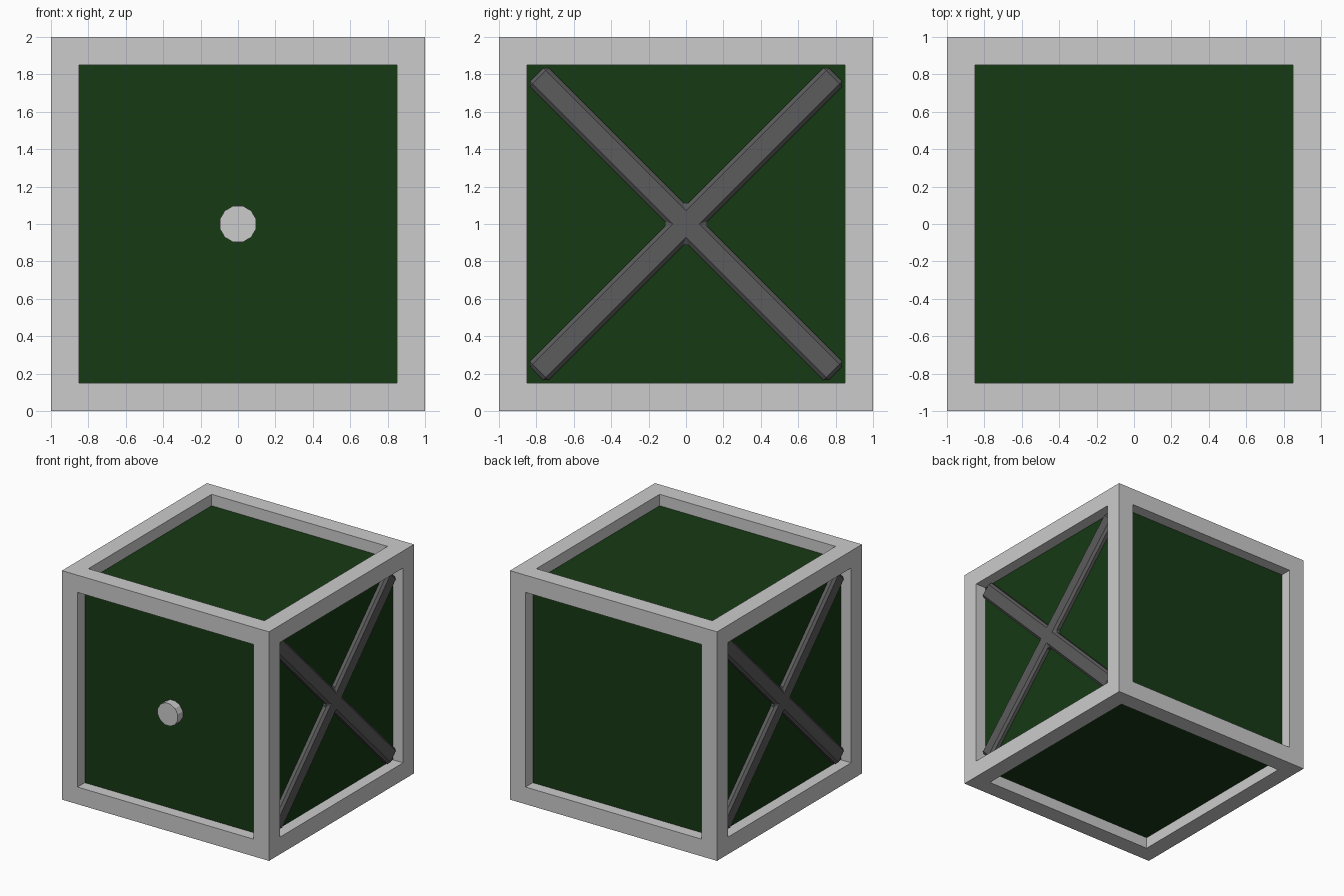
import bpy, bmesh
from math import radians, sqrt
from mathutils import Matrix, Vector

if "Cube" in bpy.data.objects:
    bpy.data.objects.remove(bpy.data.objects["Cube"])


def material(name, rgb):
    m = bpy.data.materials.new(name)
    m.diffuse_color = (*rgb, 1)
    m.use_nodes = True
    m.node_tree.nodes["Principled BSDF"].inputs["Base Color"].default_value = m.diffuse_color
    return m


def add_object(name, bm, mat=None):
    bmesh.ops.recalc_face_normals(bm, faces=bm.faces)
    mesh = bpy.data.meshes.new(name)
    bm.to_mesh(mesh)
    bm.free()
    if mat:
        mesh.materials.append(mat)
    ob = bpy.data.objects.new(name, mesh)
    bpy.context.collection.objects.link(ob)
    return ob


green = material("dark_green", (0.008, 0.041, 0.007))
dark = material("dark_grey", (0.107, 0.107, 0.107))
CENTRE = Matrix.Translation((0, 0, 1))

# Outer frame: cube with a square opening sunk into each face
bm = bmesh.new()
bmesh.ops.create_cube(bm, size=2, matrix=CENTRE)
panes = list(bm.faces)
bmesh.ops.inset_individual(bm, faces=panes, thickness=0.15, use_even_offset=True)
sunk = bmesh.ops.extrude_discrete_faces(bm, faces=panes)["faces"]
for f in sunk:
    f.normal_update()
    bmesh.ops.translate(bm, verts=f.verts, vec=-0.1 * f.normal)
bmesh.ops.delete(bm, geom=sunk, context='FACES')
add_object("frame", bm)

# Green inner box showing through the openings
bm = bmesh.new()
bmesh.ops.create_cube(bm, size=1.8, matrix=CENTRE)
add_object("inner_panels", bm, green)


# Crossed braces: one bevelled X outline per side
def cross_brace(name, side):
    w, reach = 0.07, 1.13
    arm = [(w, w), (reach, w), (reach, -w)]
    bm = bmesh.new()
    verts = []
    for k in range(4):
        turn = Matrix.Rotation(radians(45 - 90 * k), 2)
        for p in arm:
            q = turn @ Vector(p)
            verts.append(bm.verts.new((side * 0.85, q.x, 1 + q.y)))
    face = bm.faces.new(verts)
    ext = bmesh.ops.extrude_face_region(bm, geom=[face])["geom"]
    moved = [v for v in ext if isinstance(v, bmesh.types.BMVert)]
    bmesh.ops.translate(bm, verts=moved, vec=(side * 0.1, 0, 0))
    ob = add_object(name, bm, dark)
    bev = ob.modifiers.new("bevel", 'BEVEL')
    bev.width = 0.02
    bev.segments = 1


cross_brace("right_cross_brace", 1)
cross_brace("left_cross_brace", -1)

# Twelve-sided knob on the front panel
bm = bmesh.new()
bmesh.ops.create_cone(
    bm, cap_ends=True, segments=12, radius1=0.1, radius2=0.1, depth=0.12,
    matrix=Matrix.Translation((0, -0.91, 1)) @ Matrix.Rotation(radians(90), 4, 'X')
    @ Matrix.Rotation(radians(15), 4, 'Z'))
add_object("front_knob", bm)
